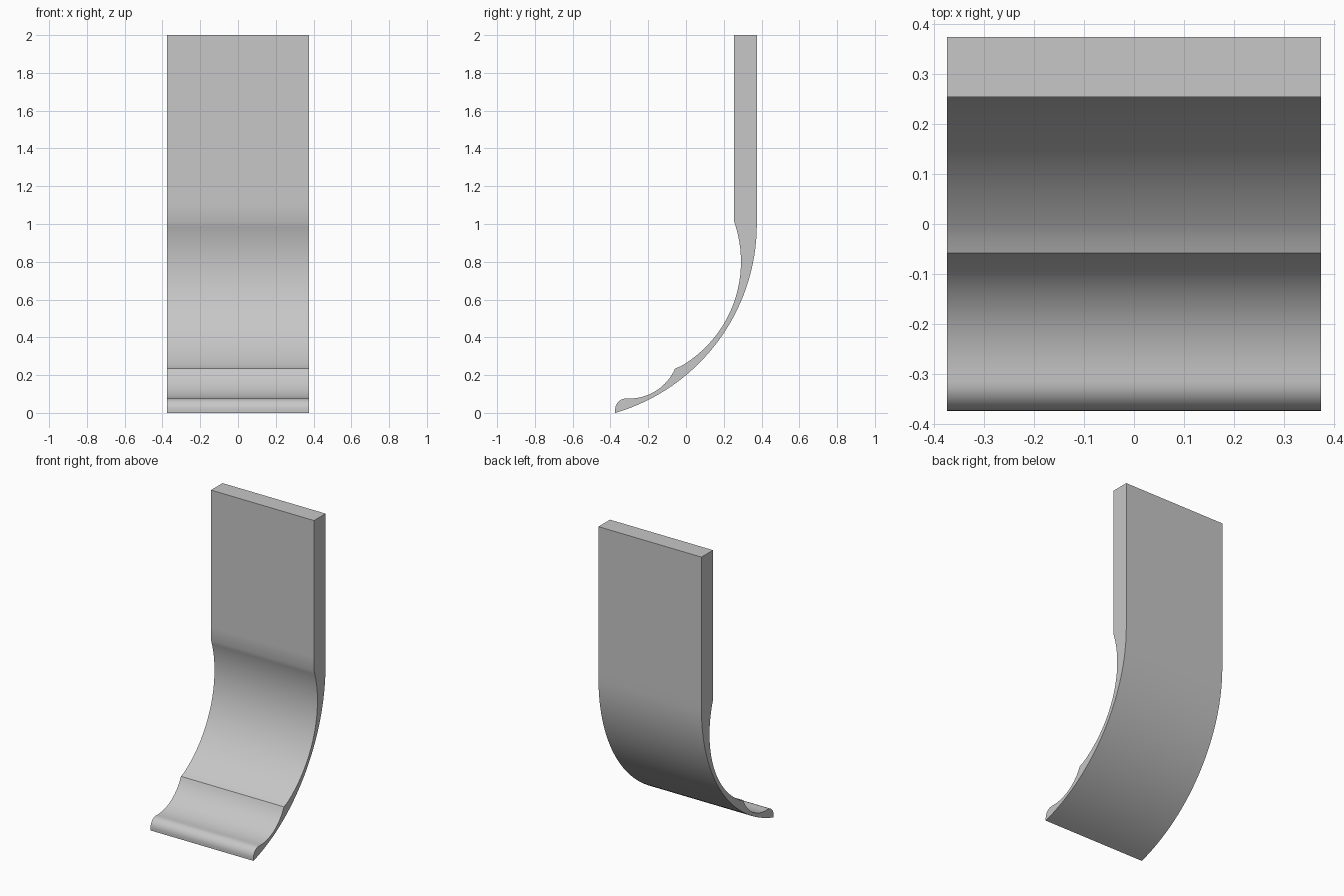
import bpy, bmesh
from math import sin, cos, radians

cube = bpy.data.objects.get("Cube")
if cube:
    bpy.data.objects.remove(cube, do_unlink=True)

HALF_WIDTH = 0.375


def arc(cy, cz, radius, start, end, steps):
    """Points of a circular arc in the side (y, z) plane, angles in degrees."""
    angles = [radians(start + (end - start) * i / steps) for i in range(steps + 1)]
    return [(cy + radius * cos(a), cz + radius * sin(a)) for a in angles]


# Side profile: upright slab, outer sweep, rounded lip, scoop, inner sweep
profile = [(0.375, 2.0), (0.375, 1.1)]
profile += arc(-0.667, 1.0, 1.042, 0, -73.7, 32)       # outer back sweep
profile += arc(-0.317, 0.018, 0.058, 180, 90, 8)       # rounded lip
profile += arc(-0.30, 0.34, 0.264, -90, -23.5, 16)     # scoop up to the ridge
profile += arc(-0.349, 0.80, 0.64, -62.4, 19.2, 32)[1:]  # inner front sweep
profile += [(0.255, 1.1), (0.255, 2.0)]

# Extrude the profile across the width
bm = bmesh.new()
side = bm.faces.new([bm.verts.new((-HALF_WIDTH, y, z)) for y, z in profile])
result = bmesh.ops.extrude_face_region(bm, geom=[side], use_keep_orig=True)
moved = [v for v in result["geom"] if isinstance(v, bmesh.types.BMVert)]
bmesh.ops.translate(bm, verts=moved, vec=(2 * HALF_WIDTH, 0, 0))
bmesh.ops.recalc_face_normals(bm, faces=bm.faces)
mesh = bpy.data.meshes.new("curved_panel")
bm.to_mesh(mesh)
bm.free()

# Plain grey material
grey = bpy.data.materials.new("light grey")
colour = (0.57, 0.57, 0.57, 1.0)
grey.use_nodes = True
grey.diffuse_color = colour
grey.node_tree.nodes["Principled BSDF"].inputs["Base Color"].default_value = colour
mesh.materials.append(grey)

panel = bpy.data.objects.new("curved_panel", mesh)
bpy.context.collection.objects.link(panel)
bpy.ops.object.select_all(action="DESELECT")
panel.select_set(True)
bpy.context.view_layer.objects.active = panel
bpy.ops.object.shade_smooth_by_angle(angle=radians(30))
